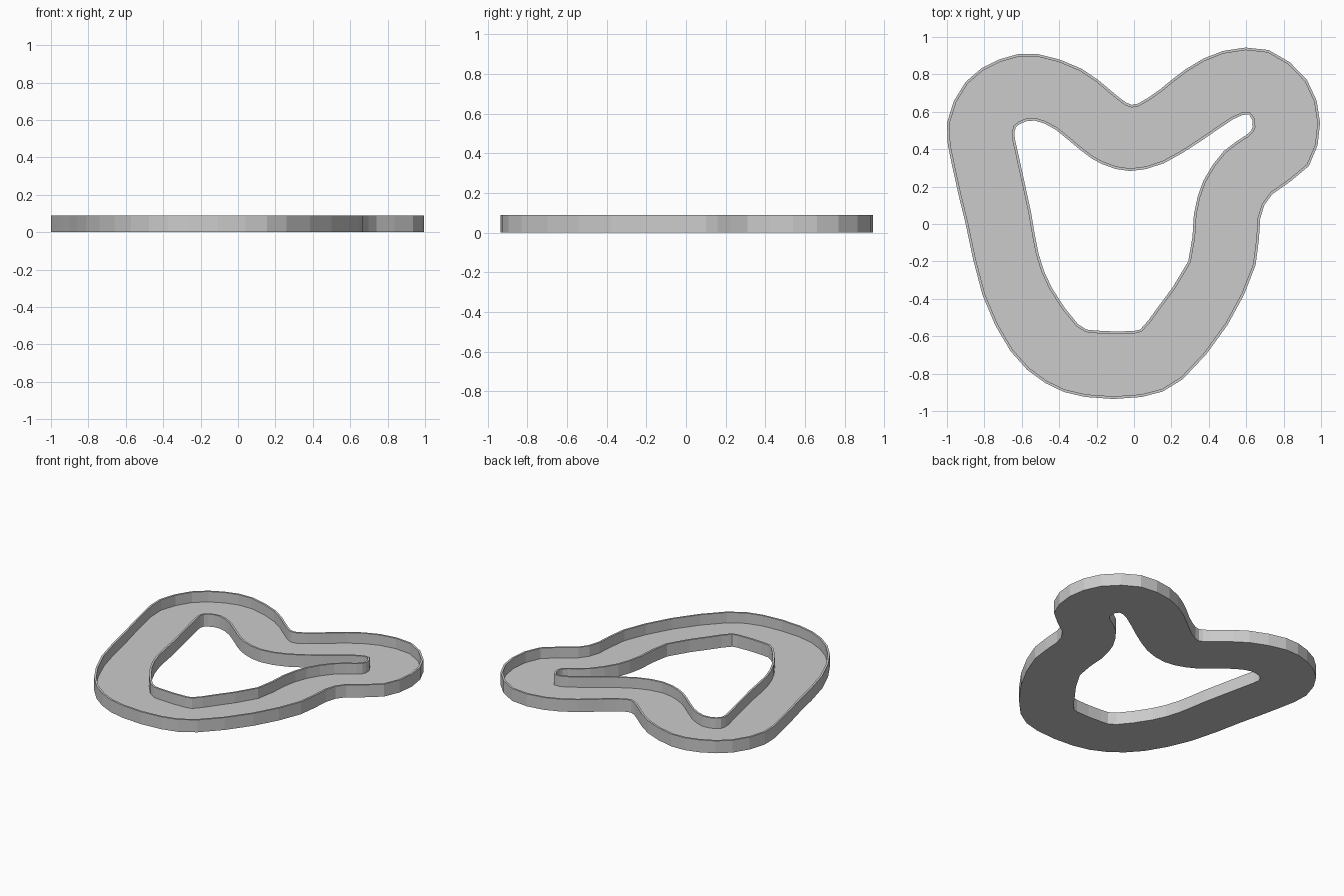
import bpy, bmesh
from mathutils import Vector

if "Cube" in bpy.data.objects:
    bpy.data.objects.remove(bpy.data.objects["Cube"])

HEIGHT, FLOOR, WALL = 0.088, 0.014, 0.014

# Track edges as control points, both clockwise seen from above
OUTER = [(-.52, .91), (-.28, .83), (-.12, .71), (-.04, .648), (.02, .643), (.14, .72),
         (.28, .83), (.475, .925), (.72, .93), (.925, .77), (.995, .54),
         (.935, .31), (.74, .16), (.675, .03), (.65, -.22), (.50, -.54),
         (.26, -.83), (.04, -.925), (-.26, -.925), (-.475, -.85), (-.66, -.68),
         (-.81, -.38), (-.90, 0), (-.97, .30), (-1, .54), (-.90, .76), (-.72, .88)]
INNER = [(-.53, .553), (-.42, .505), (-.28, .39), (-.17, .32), (-.02, .283), (.16, .325),
         (.36, .445), (.53, .56), (.615, .585), (.635, .52), (.60, .475),
         (.48, .39), (.37, .23), (.32, .05), (.29, -.20), (.12, -.455),
         (.05, -.545), (0, -.572), (-.20, -.57), (-.30, -.535), (-.44, -.34),
         (-.51, -.16), (-.55, .06), (-.62, .38), (-.64, .49), (-.61, .535)]


def smooth_loop(points):
    """Closed Catmull-Rom curve with one extra point per span."""
    p = [Vector(q) for q in points]
    out = []
    for i in range(len(p)):
        a, b, c, d = p[i - 1], p[i], p[(i + 1) % len(p)], p[(i + 2) % len(p)]
        out += [b, (9 * (b + c) - a - d) / 16]
    return out


def offset(loop, dist):
    """Move a clockwise loop sideways; positive goes to its right (inward)."""
    out = []
    for i, p in enumerate(loop):
        d1 = (p - loop[i - 1]).normalized()
        d2 = (loop[(i + 1) % len(loop)] - p).normalized()
        n = Vector((d1.y + d2.y, -d1.x - d2.x)).normalized()
        out.append(p + n * dist)
    return out


bm = bmesh.new()


def ring(loop, z):
    vs = [bm.verts.new((p.x, p.y, z)) for p in loop]
    es = [bm.edges.new((vs[i - 1], vs[i])) for i in range(len(vs))]
    return vs, es


def thin_wall(edge, dist):
    """Upright rim: visible side, top lip and road side."""
    lip = offset(edge, dist)
    rings = [ring(edge, 0), ring(edge, HEIGHT), ring(lip, HEIGHT), ring(lip, FLOOR)]
    for (a, _), (b, _) in zip(rings, rings[1:]):
        for i in range(len(a)):
            bm.faces.new((a[i - 1], a[i], b[i], b[i - 1]))
    return rings[0][1], rings[-1][1]


# Outer and inner rims
outer_low, outer_road = thin_wall(smooth_loop(OUTER), WALL)
inner_low, inner_road = thin_wall(smooth_loop(INNER), -WALL)

# Underside and road surface
bmesh.ops.triangle_fill(bm, edges=outer_low + inner_low, use_beauty=True)
bmesh.ops.triangle_fill(bm, edges=outer_road + inner_road, use_beauty=True)
bmesh.ops.recalc_face_normals(bm, faces=bm.faces[:])

mesh = bpy.data.meshes.new("track_channel")
bm.to_mesh(mesh)
bm.free()
bpy.context.collection.objects.link(bpy.data.objects.new("track_channel", mesh))
